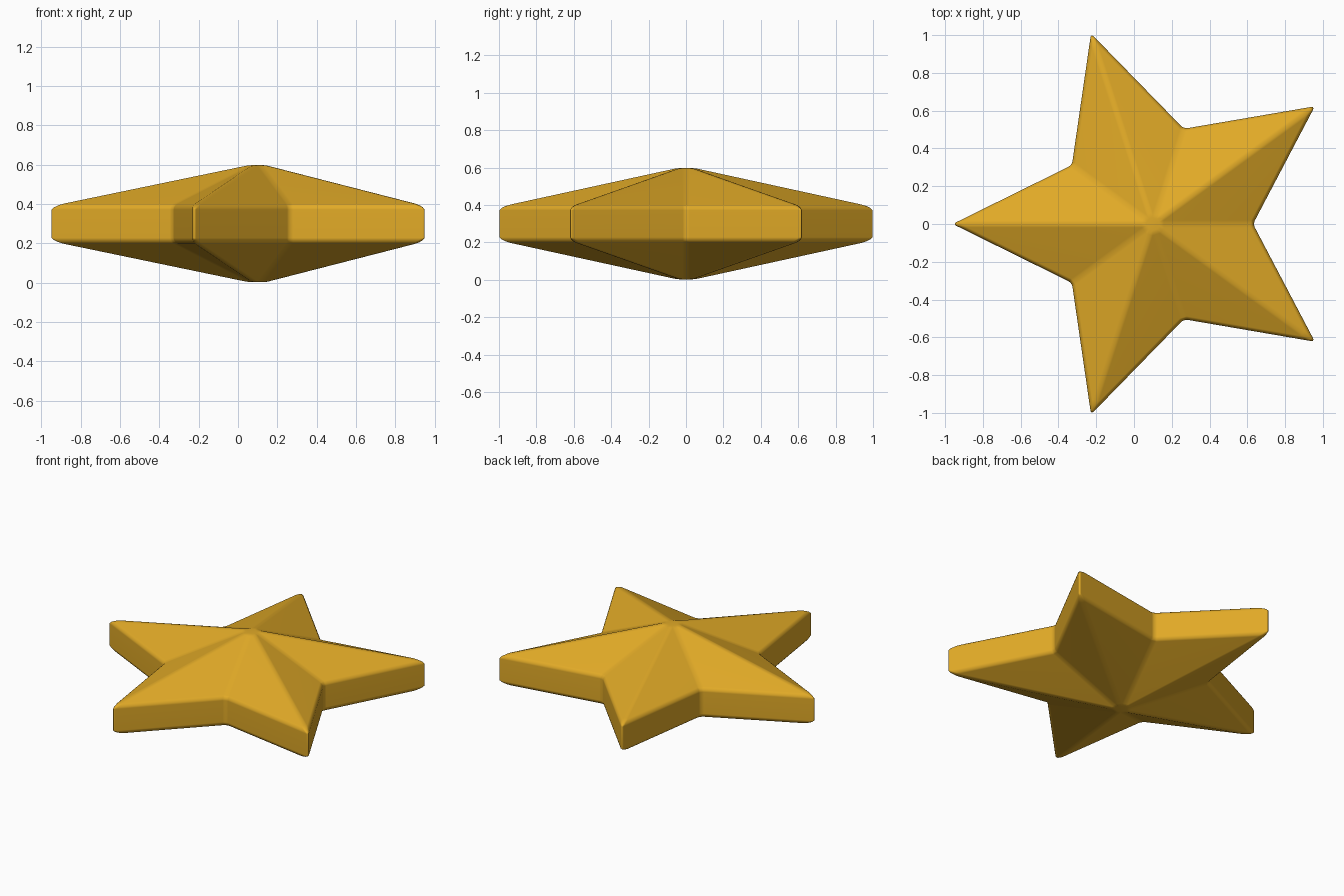
import bpy, bmesh, math

if "Cube" in bpy.data.objects:
    bpy.data.objects.remove(bpy.data.objects["Cube"])

CX, TIP, NOTCH = 0.1, 1.06, 0.53
RIM_LOW, RIM_HIGH, APEX_LOW, APEX_HIGH = 0.208, 0.392, -0.012, 0.612

# Star body: straight rim wall, with a shallow pyramid above and below
bm = bmesh.new()
def ring(z):
    verts = []
    for i in range(10):
        r = NOTCH if i % 2 == 0 else TIP
        a = math.radians(36 * i)
        verts.append(bm.verts.new((CX + r * math.cos(a), r * math.sin(a), z)))
    return verts

low, high = ring(RIM_LOW), ring(RIM_HIGH)
bottom = bm.verts.new((CX, 0, APEX_LOW))
top = bm.verts.new((CX, 0, APEX_HIGH))
for i in range(10):
    j = (i + 1) % 10
    bm.faces.new((low[i], low[j], high[j], high[i]))
    bm.faces.new((high[i], high[j], top))
    bm.faces.new((low[j], low[i], bottom))
bmesh.ops.recalc_face_normals(bm, faces=bm.faces)
mesh = bpy.data.meshes.new("star")
bm.to_mesh(mesh)
bm.free()
star = bpy.data.objects.new("star", mesh)
bpy.context.collection.objects.link(star)

# Softly rounded edges
bevel = star.modifiers.new("rounded_edges", 'BEVEL')
bevel.width = 0.02
bevel.segments = 3
bevel.limit_method = 'NONE'
bevel.use_clamp_overlap = False
for p in mesh.polygons:
    p.use_smooth = True
normals = star.modifiers.new("flat_facets", 'WEIGHTED_NORMAL')
normals.keep_sharp = True

# Gold material
gold = bpy.data.materials.new("gold")
gold.diffuse_color = (0.75, 0.40, 0.02, 1)
gold.use_nodes = True
gold.node_tree.nodes["Principled BSDF"].inputs["Base Color"].default_value = gold.diffuse_color
mesh.materials.append(gold)
